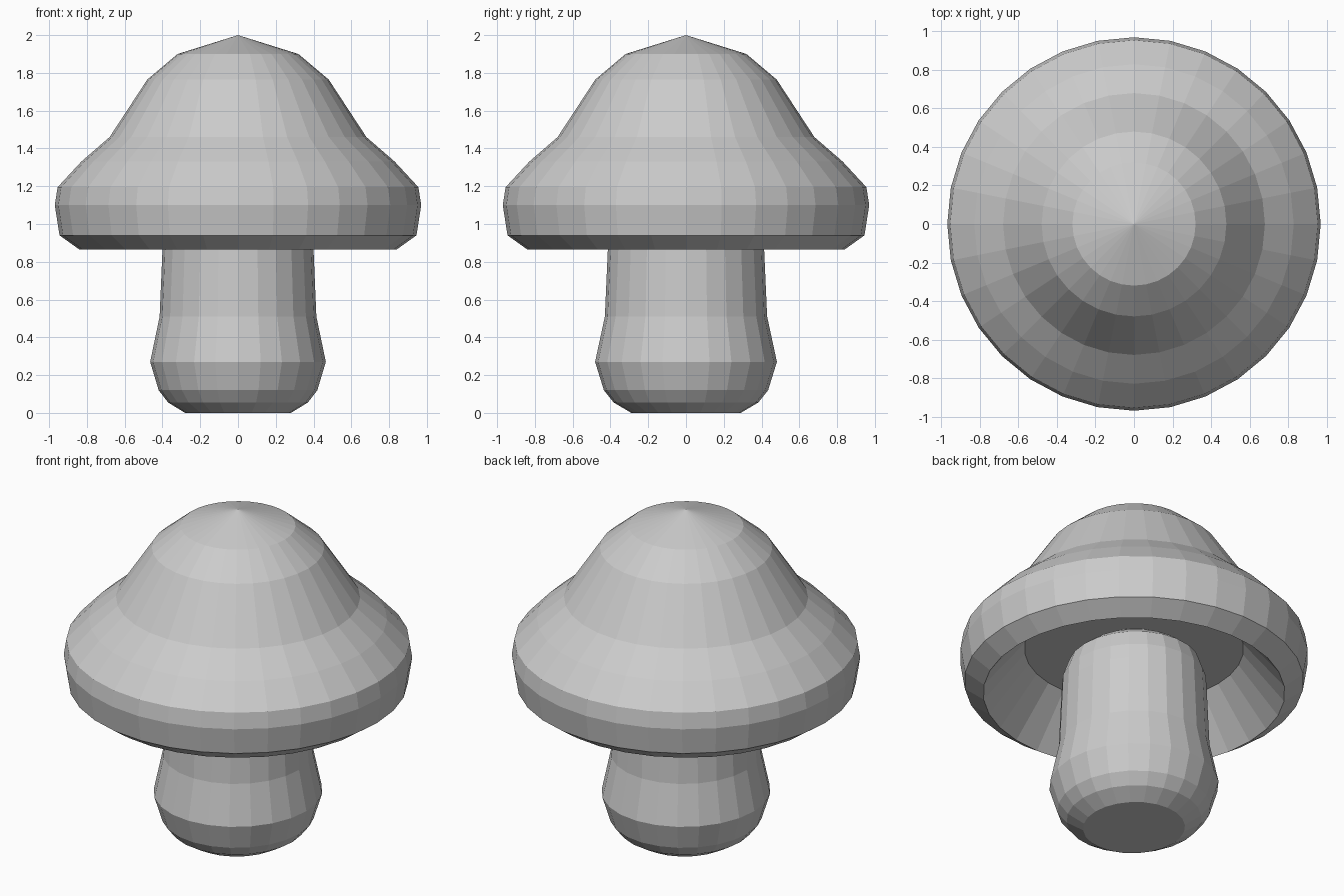
import bpy, bmesh, math

if "Cube" in bpy.data.objects:
    bpy.data.objects.remove(bpy.data.objects["Cube"])

grey = bpy.data.materials.new("light_grey")
grey.diffuse_color = (0.6, 0.6, 0.6, 1)
grey.use_nodes = True
grey.node_tree.nodes["Principled BSDF"].inputs["Base Color"].default_value = grey.diffuse_color


def lathe(name, profile, sides, y_scale=1.0):
    """Spin a (radius, height) profile about z; end points are closed by a fan or a cap."""
    bm = bmesh.new()
    rings = []
    for r, z in profile:
        if r == 0:
            rings.append([bm.verts.new((0, 0, z))] * sides)
        else:
            rings.append([bm.verts.new((r * math.cos(a), r * y_scale * math.sin(a), z))
                          for a in (2 * math.pi * i / sides for i in range(sides))])
    for low, high in zip(rings, rings[1:]):
        for i in range(sides):
            j = (i + 1) % sides
            corners = dict.fromkeys((low[i], low[j], high[j], high[i]))
            bm.faces.new(list(corners))
    for ring, r in ((rings[0], profile[0][0]), (rings[-1], profile[-1][0])):
        if r > 0:
            bm.faces.new(ring)
    bmesh.ops.recalc_face_normals(bm, faces=bm.faces)
    mesh = bpy.data.meshes.new(name)
    bm.to_mesh(mesh)
    bm.free()
    mesh.materials.append(grey)
    obj = bpy.data.objects.new(name, mesh)
    bpy.context.collection.objects.link(obj)
    return obj


# Stem: bulging foot, straight neck, rounded top meeting the cap's hollow
lathe("stem", [(0.28, 0), (0.37, 0.055), (0.42, 0.12), (0.465, 0.27), (0.415, 0.51),
               (0.40, 0.86), (0.395, 0.95), (0.36, 1.05), (0.30, 1.10), (0.22, 1.15)],
      24, 1.035)

# Cap: hollow underside, rolled rim, bell-shaped crown
lathe("cap", [(0.61, 1.15), (0.84, 0.865), (0.945, 0.94), (0.97, 1.10), (0.955, 1.195),
              (0.83, 1.33), (0.68, 1.46), (0.48, 1.765), (0.32, 1.90), (0, 2.0)], 32)
